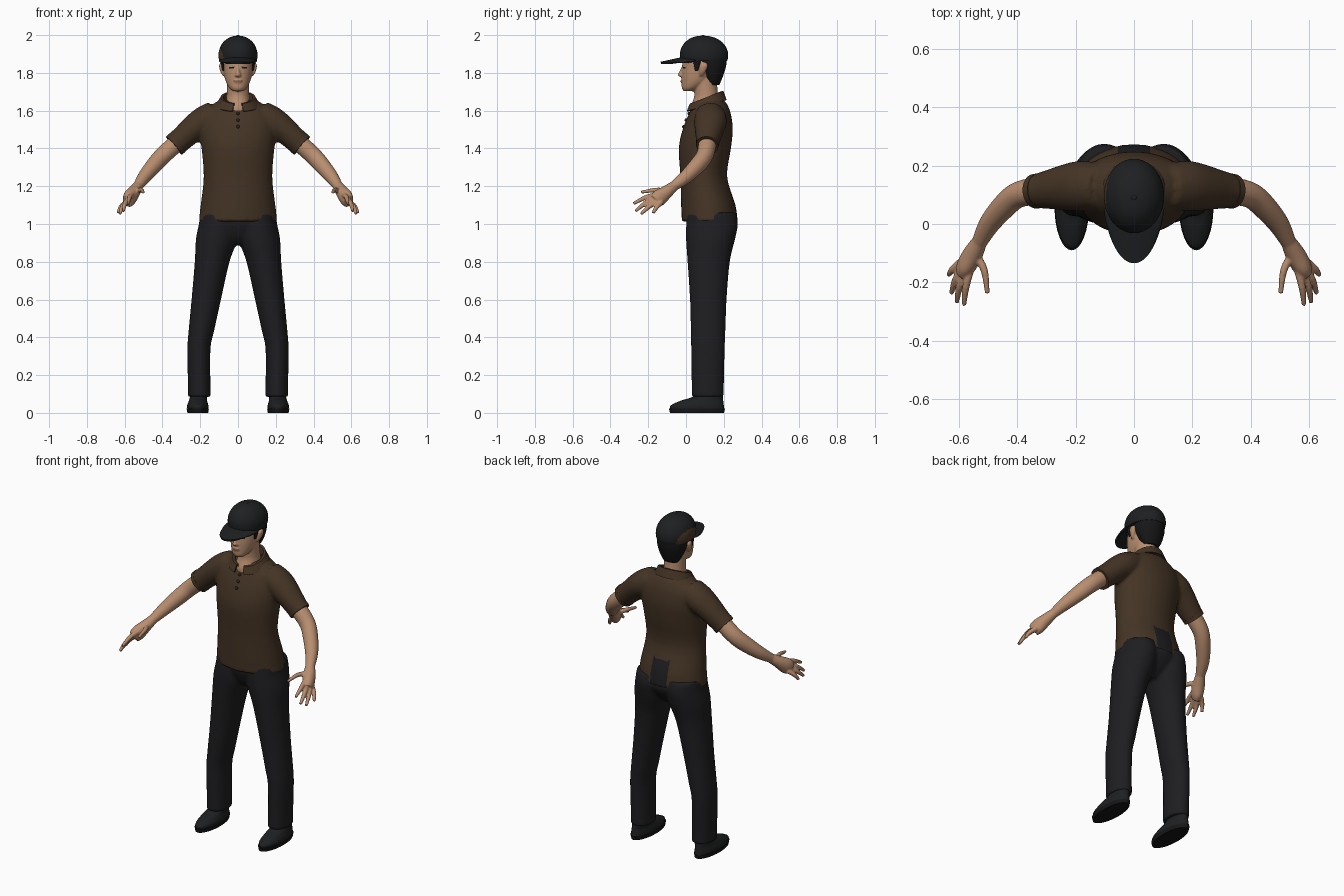
import bpy, bmesh
from math import sin, cos, pi, radians
from mathutils import Vector

cube = bpy.data.objects.get("Cube")
if cube:
    bpy.data.objects.remove(cube)


def material(name, r, g, b):
    m = bpy.data.materials.new(name)
    m.use_nodes = True
    m.diffuse_color = (r, g, b, 1)
    m.node_tree.nodes["Principled BSDF"].inputs["Base Color"].default_value = (r, g, b, 1)
    return m


skin = material("skin", .48, .27, .16)
lip = material("lip", .3, .14, .09)
brown = material("shirt brown", .058, .034, .018)
dark_brown = material("dark brown", .028, .016, .009)
black = material("trouser black", .013, .013, .015)
cap_black = material("cap black", .013, .014, .015)
hair_black = material("hair black", .008, .008, .009)
patch_brown = material("patch brown", .075, .04, .022)


def smooth_rings(rings, steps):
    """Catmull-Rom interpolation of rows of numbers."""
    out = []
    last = len(rings) - 1
    for i in range(last):
        p = [rings[max(0, min(last, i + k))] for k in (-1, 0, 1, 2)]
        for s in range(steps):
            t = s / steps
            out.append([.5 * (2 * b + (c - a) * t + (2 * a - 5 * b + 4 * c - d) * t * t
                              + (3 * b - a - 3 * c + d) * t ** 3) for a, b, c, d in zip(*p)])
    return out + [list(rings[-1])]


def loft(bm, rings, along=False, n=32, steps=4, side=1):
    """Closed skin over rings (x, y, z, rx, ry), level or square to the path."""
    rows = smooth_rings(rings, steps)
    loops = []
    for i, (x, y, z, rx, ry) in enumerate(rows):
        u, v = Vector((1, 0, 0)), Vector((0, 1, 0))
        if along:
            a, b = rows[max(i - 1, 0)], rows[min(i + 1, len(rows) - 1)]
            t = (Vector(b[:3]) - Vector(a[:3])).normalized()
            u = t.cross(Vector((0, 0, 1))).normalized()
            v = u.cross(t)
        loop = []
        for k in range(n):
            a = 2 * pi * k / n
            p = Vector((x, y, z)) + u * max(rx, .001) * cos(a) + v * max(ry, .001) * sin(a)
            loop.append(bm.verts.new((p.x * side, p.y, p.z)))
        loops.append(loop)
    for a, b in zip(loops, loops[1:]):
        for k in range(n):
            j = (k + 1) % n
            bm.faces.new((a[k], a[j], b[j], b[k]))
    bm.faces.new(loops[0][::-1])
    bm.faces.new(loops[-1])


def finish(name, bm, mats, voxel=0, relax=3, mirror=False, thick=0, rule=None):
    """Turn a bmesh into an object, optionally fused into one surface."""
    bmesh.ops.recalc_face_normals(bm, faces=bm.faces)
    me = bpy.data.meshes.new(name)
    bm.to_mesh(me)
    bm.free()
    ob = bpy.data.objects.new(name, me)
    bpy.context.collection.objects.link(ob)
    if voxel:
        m = ob.modifiers.new("fuse", 'REMESH')
        m.mode, m.voxel_size = 'VOXEL', voxel
        m = ob.modifiers.new("relax", 'SMOOTH')
        m.factor, m.iterations = .5, relax
    if thick:
        m = ob.modifiers.new("thickness", 'SOLIDIFY')
        m.thickness, m.offset = thick, 0
    if mirror:
        m = ob.modifiers.new("mirror", 'MIRROR')
        m.use_mirror_merge = False
    dg = bpy.context.evaluated_depsgraph_get()
    me = bpy.data.meshes.new_from_object(ob.evaluated_get(dg))
    ob.modifiers.clear()
    ob.data = me
    me.materials.clear()
    for m in mats:
        me.materials.append(m)
    for p in me.polygons:
        p.use_smooth = True
        p.material_index = rule(p.center) if rule else 0
    me.set_sharp_from_angle(angle=radians(50))
    return ob


# Trousers: two legs and a seat fused together
bm = bmesh.new()
leg = [(.205, .115, .085, .062, .087), (.205, .115, .12, .06, .085), (.207, .116, .335, .061, .089),
       (.193, .117, .44, .068, .092), (.168, .118, .6, .078, .097), (.137, .12, .8, .092, .112),
       (.112, .13, .92, .111, .13), (.102, .138, 1, .105, .137), (.1, .135, 1.06, .1, .13)]
for s in (1, -1):
    loft(bm, leg, side=s)
loft(bm, [(0, .125, .89, .03, .06), (0, .13, .93, .1, .1), (0, .137, 1, .18, .135), (0, .13, 1.06, .17, .128)])
finish("trousers", bm, [black], voxel=.01)

# Shoes with soles
bm = bmesh.new()
loft(bm, [(.213, .06, .02, .055, .143), (.213, .06, .04, .056, .14), (.212, .085, .065, .048, .112),
          (.21, .115, .085, .045, .08), (.208, .12, .12, .045, .07)])
finish("shoes", bm, [cap_black], mirror=True)
bm = bmesh.new()
loft(bm, [(.213, .058, 0, .055, .143), (.213, .058, .022, .059, .148)], steps=1)
finish("soles", bm, [hair_black], mirror=True)

# Shirt: body and short sleeves, open over the seat at the back
bm = bmesh.new()
loft(bm, [(0, .126, 1.013, .208, .148), (0, .118, 1.1, .198, .144), (0, .094, 1.25, .182, .124),
          (0, .1, 1.4, .193, .138), (0, .115, 1.5, .205, .133), (0, .126, 1.58, .195, .112),
          (0, .13, 1.63, .14, .09), (0, .13, 1.655, .1, .072)])
sleeve = [(.12, .128, 1.575, .08, .078), (.18, .13, 1.545, .086, .078), (.23, .125, 1.51, .08, .072),
          (.29, .118, 1.458, .067, .065), (.335, .112, 1.418, .058, .063)]
for s in (1, -1):
    loft(bm, sleeve, along=True, side=s)
shirt = finish("shirt", bm, [brown, black], voxel=.01,
               rule=lambda c: int(abs(c.x) < .055 and c.y > .1 and c.z < 1.17))

# Sleeve cuffs
bm = bmesh.new()
loft(bm, [(.322, .114, 1.43, .06, .065), (.339, .112, 1.415, .059, .064)], along=True, steps=1)
finish("sleeve_cuffs", bm, [brown], mirror=True)

# Folded collar, parted at the front
bm = bmesh.new()
rows = []
for rx, ry, z, dip in ((.072, .075, 1.635, .03), (.08, .08, 1.668, .032), (.09, .088, 1.668, .034),
                       (.116, .104, 1.625, .03)):
    row = []
    for k in range(41):
        a = radians(14 + 332 * k / 40)
        row.append(bm.verts.new((rx * sin(a), .108 - ry * cos(a), z - dip * cos(a))))
    rows.append(row)
for a, b in zip(rows, rows[1:]):
    for k in range(40):
        bm.faces.new((a[k], a[k + 1], b[k + 1], b[k]))
finish("collar", bm, [brown], thick=.007)

# Buttons laid on the shirt front
bm = bmesh.new()
for z in (1.515, 1.55, 1.585):
    hit, spot, normal, _ = shirt.ray_cast(Vector((0, -1, z)), Vector((0, 1, 0)))
    if hit:
        new = bmesh.ops.create_uvsphere(bm, u_segments=12, v_segments=8, radius=.009)["verts"]
        bmesh.ops.translate(bm, verts=new, vec=spot)
finish("buttons", bm, [dark_brown])

# Arms and hands
bm = bmesh.new()
loft(bm, [(.27, .118, 1.475, .046, .046), (.34, .112, 1.415, .047, .047), (.4, .098, 1.36, .044, .046),
          (.445, .06, 1.31, .042, .044), (.495, 0, 1.25, .036, .036), (.53, -.065, 1.2, .026, .026)], along=True)
loft(bm, [(.525, -.055, 1.207, .025, .026), (.55, -.1, 1.172, .034, .034), (.572, -.14, 1.14, .034, .044),
          (.585, -.165, 1.12, .026, .038)], along=True)
fingers = [((.56, -.155, 1.155), (.575, -.215, 1.14), (.582, -.278, 1.108)),
           ((.575, -.16, 1.135), (.597, -.215, 1.11), (.607, -.268, 1.068)),
           ((.588, -.152, 1.12), (.612, -.195, 1.092), (.625, -.238, 1.053)),
           ((.592, -.13, 1.115), (.62, -.155, 1.09), (.635, -.175, 1.058)),
           ((.54, -.105, 1.175), (.512, -.16, 1.18), (.502, -.238, 1.168))]
for a, b, c in fingers:
    loft(bm, [(*a, .014, .014), (*b, .0125, .0125), (*c, .008, .008)], along=True, n=16)
finish("arms_and_hands", bm, [skin], voxel=.005, relax=2, mirror=True)


# Head, neck, nose and ears
def face_colour(c):
    if c.y > .03:
        return 0
    if abs(c.x) < .023 and abs(c.z - 1.756) < .005:
        return 1
    return 2 if abs(abs(c.x) - .033) < .013 and abs(c.z - 1.826) < .005 else 0


bm = bmesh.new()
loft(bm, [(0, .012, 1.703, .026, .024), (0, .028, 1.72, .046, .05), (0, .05, 1.75, .063, .073),
          (0, .066, 1.79, .074, .089), (0, .08, 1.84, .08, .1), (0, .09, 1.89, .082, .106),
          (0, .09, 1.93, .07, .09)])
loft(bm, [(0, .11, 1.57, .085, .085), (0, .105, 1.62, .07, .08), (0, .107, 1.68, .06, .063),
          (0, .098, 1.77, .06, .065)])
loft(bm, [(0, -.012, 1.835, .008, .01), (0, -.025, 1.805, .01, .012), (0, -.027, 1.787, .017, .016),
          (0, -.02, 1.778, .012, .008)], n=16)
loft(bm, [(0, -.016, 1.745, .016, .008), (0, -.018, 1.757, .024, .012), (0, -.016, 1.768, .016, .008)], n=16)
for s in (1, -1):
    loft(bm, [(.074, .08, 1.785, .008, .01), (.084, .088, 1.81, .011, .018), (.09, .094, 1.84, .01, .022),
              (.086, .094, 1.855, .006, .012)], n=16, side=s)
finish("head", bm, [skin, lip, hair_black], voxel=.005, relax=2, rule=face_colour)

# Hair below the cap
bm = bmesh.new()
loft(bm, [(0, .145, 1.735, .045, .03), (0, .142, 1.76, .062, .045), (0, .136, 1.8, .078, .066),
          (0, .127, 1.84, .087, .086), (0, .108, 1.89, .09, .108)])
for s in (1, -1):
    loft(bm, [(.076, .056, 1.81, .006, .008), (.08, .058, 1.84, .008, .016), (.084, .06, 1.88, .008, .022)],
         n=12, side=s)
finish("hair", bm, [hair_black])

# Cap crown with a side patch
bm = bmesh.new()
loft(bm, [(0, .095, 1.862, .098, .122), (0, .096, 1.885, .103, .127), (0, .095, 1.92, .1, .124),
          (0, .094, 1.955, .084, .105), (0, .092, 1.98, .058, .074), (0, .09, 1.993, .03, .04),
          (0, .09, 1.997, .008, .01)], n=64, steps=6)
finish("cap_crown", bm, [cap_black, patch_brown],
       rule=lambda c: int(c.x < -.04 and ((c.y - .1) / .09) ** 2 + ((c.z - 1.877) / .055) ** 2 < 1))
bm = bmesh.new()
loft(bm, [(0, .09, 1.992, .011, .011), (0, .09, 1.998, .008, .008), (0, .09, 2, .002, .002)], n=16)
finish("cap_button", bm, [cap_black])

# Curved cap bill
bm = bmesh.new()
rows = []
for i in range(6):
    t = i / 5
    row = []
    for k in range(25):
        a = pi * k / 24
        y = .05 - (.06 + .123 * t) * sin(a)
        row.append(bm.verts.new(((.088 + .008 * sin(pi * t)) * cos(a), y,
                                 1.88 - .027 * t * sin(a) - .016 * cos(a) ** 2)))
    rows.append(row)
for a, b in zip(rows, rows[1:]):
    for k in range(24):
        bm.faces.new((a[k], a[k + 1], b[k + 1], b[k]))
bmesh.ops.remove_doubles(bm, verts=bm.verts, dist=.0005)
finish("cap_bill", bm, [cap_black], thick=.012)
